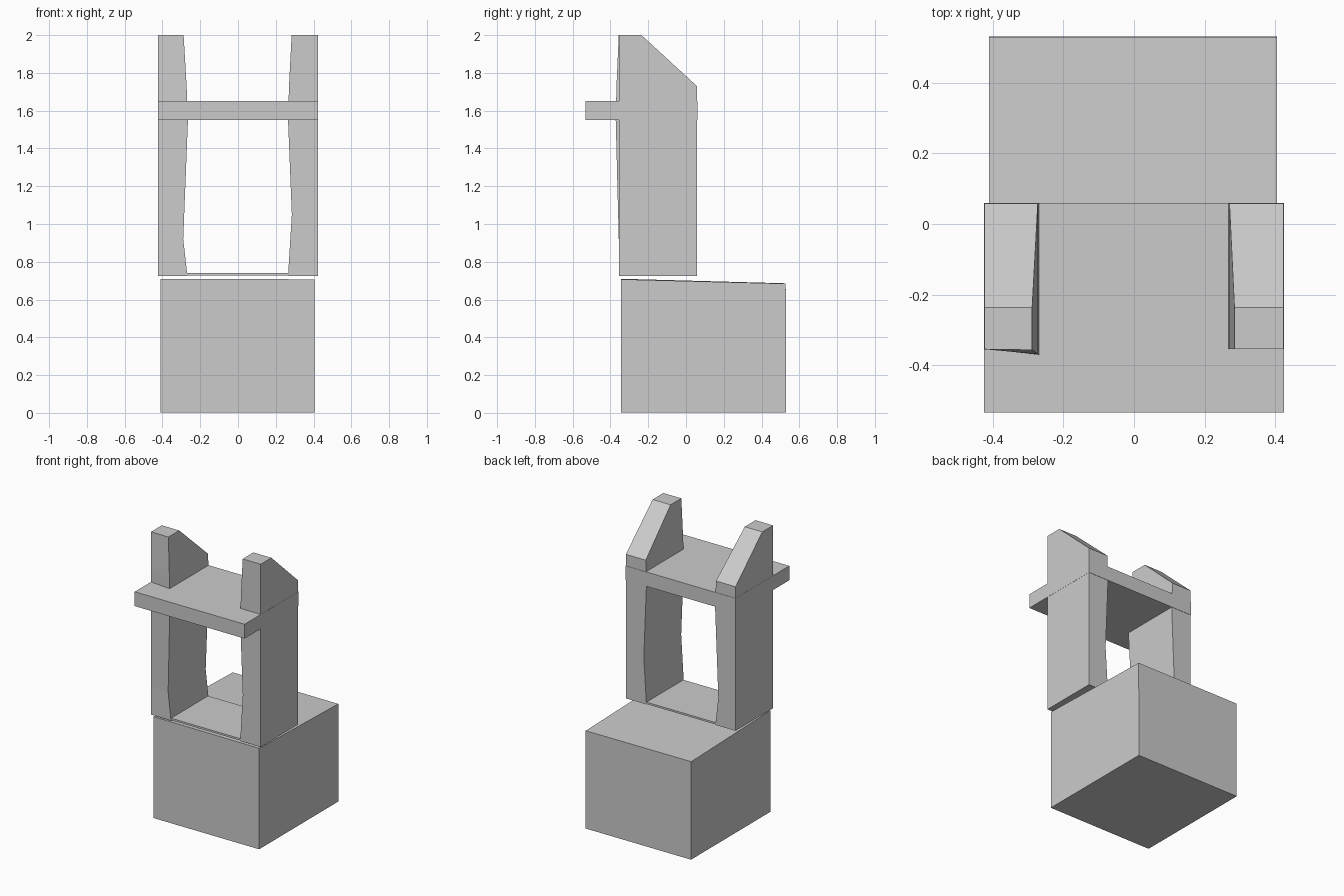
import bpy

if "Cube" in bpy.data.objects:
    bpy.data.objects.remove(bpy.data.objects["Cube"])


def make_mesh(name, verts, faces):
    mesh = bpy.data.meshes.new(name)
    mesh.from_pydata(verts, [], faces)
    mesh.update()
    obj = bpy.data.objects.new(name, mesh)
    bpy.context.collection.objects.link(obj)
    return obj


def loft(name, rings):
    """Closed solid through a stack of four-cornered rings, listed upwards."""
    faces = [(3, 2, 1, 0)]
    for i in range(len(rings) - 1):
        a = 4 * i
        for j in range(4):
            k = (j + 1) % 4
            faces.append((a + j, a + k, a + 4 + k, a + 4 + j))
    top = 4 * (len(rings) - 1)
    faces.append((top, top + 1, top + 2, top + 3))
    return make_mesh(name, [v for ring in rings for v in ring], faces)


def rect(x0, x1, y0, y1, z):
    return [(x0, y0, z), (x1, y0, z), (x1, y1, z), (x0, y1, z)]


def post(name, side, sections):
    """Post with a straight outer wall and an uneven inner wall."""
    rings = []
    for z, inner, front, back in sections:
        ring = [(side * 0.423, -0.354, z), (side * inner, front, z),
                (side * inner, back, z), (side * 0.423, back, z)]
        rings.append(ring if side < 0 else ring[::-1])
    return loft(name, rings)


# Base block, top sloping slightly down towards the back
loft("base_block", [
    rect(-0.41, 0.404, -0.344, 0.53, 0.003),
    [(-0.41, -0.344, 0.71), (0.404, -0.344, 0.707),
     (0.404, 0.528, 0.684), (-0.41, 0.528, 0.686)],
])

# Side posts: height, inner x, inner front y, back y
post("left_post", -1, [
    (0.725, 0.268, -0.356, 0.058), (0.92, 0.290, -0.356, 0.058),
    (1.55, 0.265, -0.372, 0.058), (1.73, 0.272, -0.368, 0.058),
    (2.0, 0.288, -0.356, -0.236)])
post("right_post", 1, [
    (0.725, 0.265, -0.354, 0.058), (1.05, 0.285, -0.354, 0.058),
    (1.55, 0.265, -0.354, 0.058), (1.73, 0.270, -0.354, 0.058),
    (2.0, 0.284, -0.354, -0.236)])

# Thin floor between the posts
loft("floor_plate", [rect(-0.27, 0.27, -0.352, 0.056, 0.727),
                     rect(-0.27, 0.27, -0.352, 0.056, 0.74)])

# Shelf through the posts, overhanging at the front
loft("shelf", [rect(-0.424, 0.424, -0.533, 0.06, 1.55),
               rect(-0.424, 0.424, -0.533, 0.06, 1.65)])
